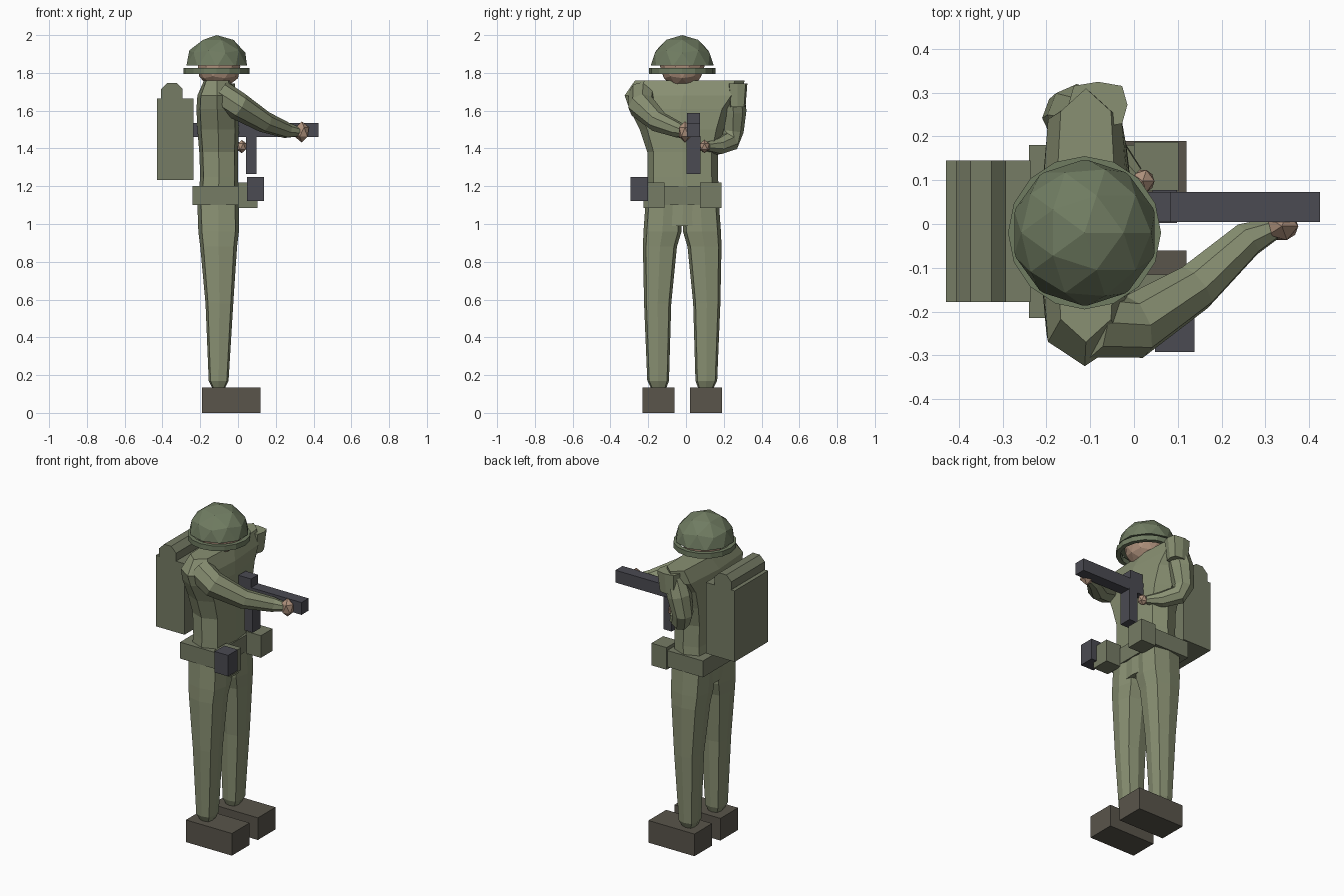
import bpy, bmesh, math
from mathutils import Vector, Matrix

if "Cube" in bpy.data.objects:
    bpy.data.objects.remove(bpy.data.objects["Cube"])


def material(name, rgb):
    m = bpy.data.materials.new(name)
    m.diffuse_color = (*rgb, 1)
    m.use_nodes = True
    m.node_tree.nodes["Principled BSDF"].inputs["Base Color"].default_value = m.diffuse_color
    return m


CLOTH = material("cloth", (0.25, 0.28, 0.17))
CANVAS = material("canvas", (0.18, 0.20, 0.13))
HELMET = material("helmet_green", (0.16, 0.20, 0.12))
METAL = material("dark_metal", (0.07, 0.07, 0.085))
LEATHER = material("leather", (0.10, 0.09, 0.07))
SKIN = material("skin", (0.42, 0.28, 0.20))


def finish(name, bm, mat):
    bmesh.ops.recalc_face_normals(bm, faces=bm.faces)
    me = bpy.data.meshes.new(name)
    bm.to_mesh(me)
    bm.free()
    me.materials.append(mat)
    ob = bpy.data.objects.new(name, me)
    bpy.context.collection.objects.link(ob)
    return ob


def box(name, x, y, z, mat):
    """Box from (min, max) pairs on each axis."""
    bm = bmesh.new()
    bmesh.ops.create_cube(bm, size=1)
    for v in bm.verts:
        v.co = Vector([(a + b) / 2 + c * (b - a) for (a, b), c in zip((x, y, z), v.co)])
    return finish(name, bm, mat)


def loft(name, rings, mat):
    """Skin a list of point rings and cap both ends."""
    bm = bmesh.new()
    vs = [[bm.verts.new(p) for p in r] for r in rings]
    n = len(vs[0])
    for a, b in zip(vs, vs[1:]):
        for i in range(n):
            j = (i + 1) % n
            bm.faces.new((a[i], a[j], b[j], b[i]))
    bm.faces.new(vs[0])
    bm.faces.new(vs[-1])
    return finish(name, bm, mat)


def flat_ring(x0, x1, y0, y1, z, k=0.82):
    """Horizontal octagon inside an x/y extent."""
    out = []
    for i in range(8):
        a = i * math.pi / 4
        s = k / math.sqrt(0.5) if i % 2 else 1
        out.append(((x0 + x1) / 2 + math.cos(a) * s * (x1 - x0) / 2,
                    (y0 + y1) / 2 + math.sin(a) * s * (y1 - y0) / 2, z))
    return out


def limb(name, path, mat, n=8):
    """Tapered tube through (x, y, z, radius) points."""
    pts = [Vector(p[:3]) for p in path]
    rings = []
    side = None
    for i, p in enumerate(pts):
        t = (pts[min(i + 1, len(pts) - 1)] - pts[max(i - 1, 0)]).normalized()
        ref = side if side else Vector((1, 0, 0))
        side = (ref - t * ref.dot(t)).normalized()
        up = t.cross(side)
        rings.append([p + path[i][3] * (side * math.cos(2 * math.pi * k / n)
                      + up * math.sin(2 * math.pi * k / n)) for k in range(n)])
    return loft(name, rings, mat)


def ball(name, loc, size, sub, mat, cut=None):
    bm = bmesh.new()
    bmesh.ops.create_icosphere(bm, subdivisions=sub, radius=1)
    bmesh.ops.transform(bm, verts=bm.verts, matrix=Matrix.Translation(loc) @ Matrix.Diagonal((*size, 1)))
    if cut is not None:
        bmesh.ops.bisect_plane(bm, geom=bm.verts[:] + bm.edges[:] + bm.faces[:],
                               plane_co=(0, 0, cut), plane_no=(0, 0, -1), clear_outer=True)
        bmesh.ops.holes_fill(bm, edges=[e for e in bm.edges if e.is_boundary])
    return finish(name, bm, mat)


CY = -0.02  # body centre line in y

# Boots and legs, one pair mirrored about the body centre
for side, s in (("right", -1), ("left", 1)):
    box(side + "_boot", (-0.19, 0.12), sorted((CY + s * 0.04, CY + s * 0.21)), (0, 0.135), LEATHER)
    leg = [(-0.135, -0.07, 0.085, 0.165, 0.13), (-0.155, -0.05, 0.07, 0.185, 0.17),
           (-0.172, -0.025, 0.058, 0.202, 0.58), (-0.20, -0.005, 0.028, 0.208, 0.88),
           (-0.21, 0.005, 0.004, 0.205, 0.96), (-0.215, 0.005, 0.0, 0.195, 1.1)]
    loft(side + "_leg", [flat_ring(a, b, *sorted((CY + s * c, CY + s * d)), z)
                         for a, b, c, d, z in leg], CLOTH)

# Torso
torso = [(-0.20, 0.0, -0.20, 0.16, 0.99), (-0.215, 0.0, -0.205, 0.175, 1.1),
         (-0.20, 0.0, -0.205, 0.17, 1.25), (-0.205, 0.0, -0.205, 0.17, 1.38),
         (-0.215, 0.005, -0.245, 0.20, 1.5), (-0.22, 0.0, -0.30, 0.24, 1.61),
         (-0.215, -0.01, -0.325, 0.295, 1.68), (-0.18, -0.04, -0.27, 0.31, 1.76)]
loft("torso", [flat_ring(*r) for r in torso], CLOTH)

# Arms and hands
limb("right_arm", [(-0.10, -0.23, 1.69, 0.075), (0.0, -0.235, 1.625, 0.074), (0.14, -0.145, 1.54, 0.057),
                   (0.26, -0.035, 1.495, 0.042), (0.32, -0.01, 1.488, 0.026)], CLOTH)
limb("left_arm", [(-0.09, 0.245, 1.73, 0.06), (-0.13, 0.25, 1.60, 0.07), (-0.15, 0.245, 1.49, 0.06),
                  (-0.125, 0.23, 1.435, 0.055), (-0.06, 0.17, 1.41, 0.045), (0.0, 0.11, 1.41, 0.025)], CLOTH)
loft("left_shoulder", [flat_ring(-0.14, -0.03, 0.23, 0.315, 1.62), flat_ring(-0.15, -0.015, 0.22, 0.325, 1.745)], CLOTH)
ball("right_hand", (0.338, -0.005, 1.487), (0.042, 0.037, 0.056), 1, SKIN)
ball("left_hand", (0.02, 0.098, 1.41), (0.03, 0.03, 0.035), 1, SKIN)

# Head and helmet
ball("head", (-0.10, CY, 1.835), (0.118, 0.118, 0.12), 2, SKIN)
ball("helmet_dome", (-0.113, CY, 1.83), (0.17, 0.17, 0.17), 2, HELMET, cut=1.84)
brim = []
for r, z in ((0.15, 1.795), (0.175, 1.795), (0.175, 1.826), (0.15, 1.826)):
    brim.append([(-0.113 + r * math.cos(i * math.pi / 8), CY + r * math.sin(i * math.pi / 8), z)
                 for i in range(16)])
bm = bmesh.new()
rows = [[bm.verts.new(p) for p in ring] for ring in brim]
for k in range(4):
    a, b = rows[k], rows[(k + 1) % 4]
    for i in range(16):
        bm.faces.new((a[i], a[i - 1], b[i - 1], b[i]))
finish("helmet_brim", bm, HELMET)

# Belt and pouches
box("belt", (-0.24, 0.005), (-0.215, 0.18), (1.1, 1.2), CANVAS)
box("right_pouch", (0.0, 0.102), (-0.225, -0.115), (1.085, 1.22), CANVAS)
box("left_pouch", (0.0, 0.102), (0.075, 0.187), (1.085, 1.22), CANVAS)
box("side_case", (0.048, 0.138), (-0.293, -0.2), (1.122, 1.25), METAL)

# Backpack with bedroll
box("backpack", (-0.43, -0.236), (-0.178, 0.145), (1.232, 1.665), CANVAS)
loft("bedroll", [[(-0.35 + 0.062 * math.cos((i + 0.5) * math.pi / 4), y,
                   1.69 + 0.062 * math.sin((i + 0.5) * math.pi / 4)) for i in range(8)]
                 for y in (-0.178, 0.145)], CANVAS)

# Rifle
box("rifle_body", (-0.24, 0.425), (0.005, 0.073), (1.46, 1.535), METAL)
box("rifle_magazine", (0.042, 0.098), (0.002, 0.078), (1.265, 1.465), METAL)
box("rifle_sight", (0.0, 0.085), (0.005, 0.073), (1.53, 1.588), METAL)
